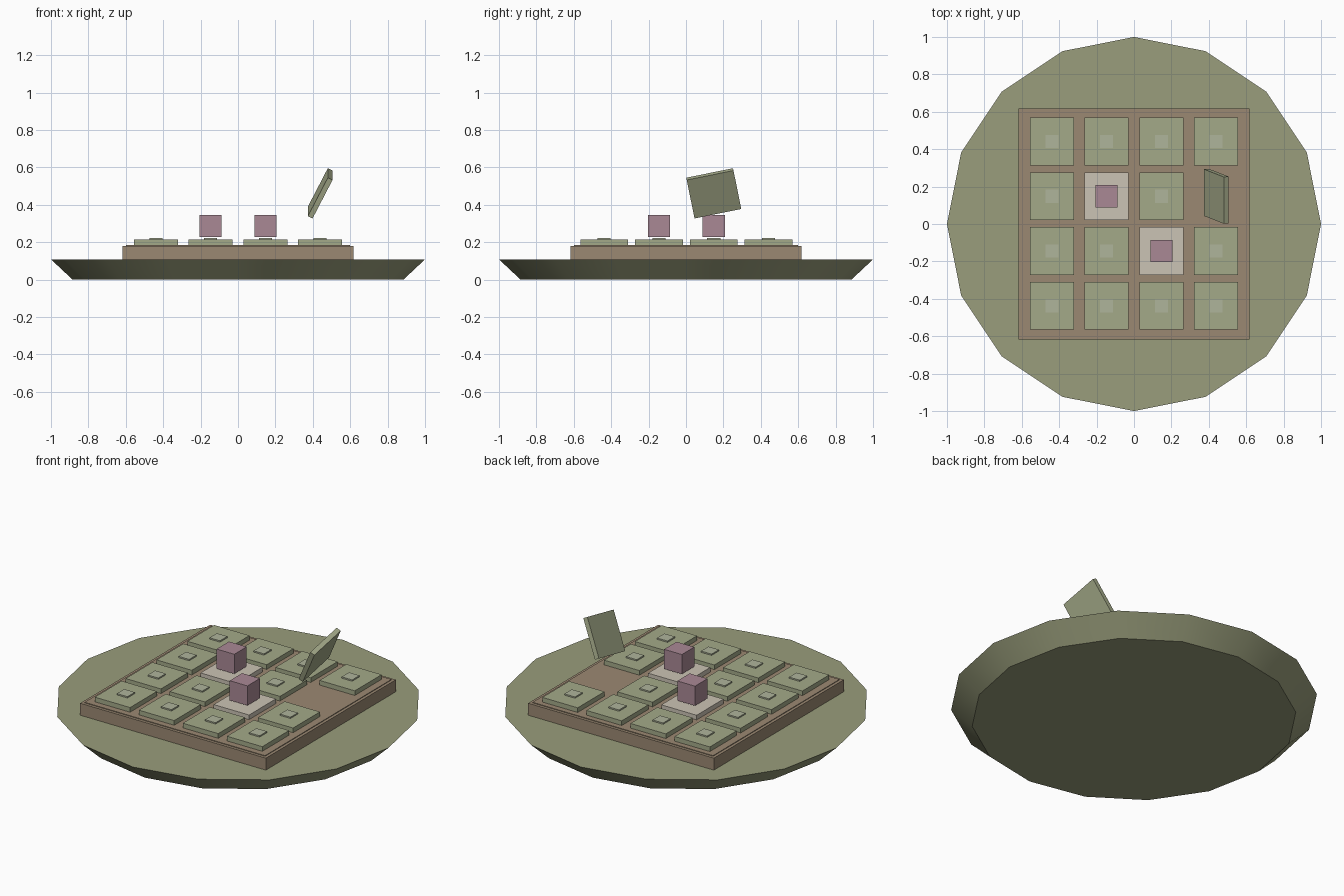
import bpy, math
from mathutils import Matrix

if "Cube" in bpy.data.objects:
    bpy.data.objects.remove(bpy.data.objects["Cube"])


def material(name, rgb):
    m = bpy.data.materials.new(name)
    m.diffuse_color = (*rgb, 1)
    m.use_nodes = True
    m.node_tree.nodes["Principled BSDF"].inputs["Base Color"].default_value = m.diffuse_color
    return m


OLIVE = material("olive", (0.32, 0.34, 0.20))
TILE = material("tile_green", (0.37, 0.40, 0.25))
STUD = material("stud_green", (0.43, 0.46, 0.33))
WOOD = material("wood", (0.33, 0.25, 0.17))
PALE = material("pale", (0.60, 0.55, 0.46))
MAUVE = material("mauve", (0.40, 0.25, 0.30))


def box(name, centre, size, mat, rot=Matrix()):
    bpy.ops.mesh.primitive_cube_add(size=1)
    o = bpy.context.object
    o.name = name
    o.data.transform(Matrix.Diagonal((*size, 1)))
    o.matrix_world = Matrix.Translation(centre) @ rot
    o.data.materials.append(mat)
    return o


# Dish: 16-sided, flaring upward
bpy.ops.mesh.primitive_cone_add(vertices=16, radius1=0.885, radius2=1.0,
                                depth=0.108, location=(0, 0, 0.054))
dish = bpy.context.object
dish.name = "base_dish"
dish.data.materials.append(OLIVE)
bpy.ops.object.shade_smooth_by_angle(angle=math.radians(35))

# Square board with a slightly raised field
box("board", (0, 0, 0.143), (1.235, 1.235, 0.074), WOOD)
box("board_field", (0, 0, 0.162), (1.20, 1.20, 0.044), WOOD)

# 4 x 4 tiles: two revealed with floating cubes, one flipped in the air
PITCH = 0.293
TILE_SIZE = (0.235, 0.255, 0.028)
REVEALED = {(1, 2), (2, 1)}
FLIPPED = (3, 2)
for i in range(4):
    for j in range(4):
        x, y = (i - 1.5) * PITCH, (j - 1.5) * PITCH + 0.002
        if (i, j) == FLIPPED:
            rot = Matrix.Rotation(0.2, 4, 'X') @ Matrix.Rotation(-1.1, 4, 'Y')
            box("flipped_tile", (x, y, 0.461), TILE_SIZE, TILE, rot)
        elif (i, j) in REVEALED:
            box("revealed_tile", (x, y, 0.199), TILE_SIZE, PALE)
            box("floating_cube", (x, y, 0.287), (0.118,) * 3, MAUVE)
        else:
            box("tile", (x, y, 0.199), TILE_SIZE, TILE)
            box("tile_stud", (x, y, 0.214), (0.07, 0.07, 0.014), STUD)
